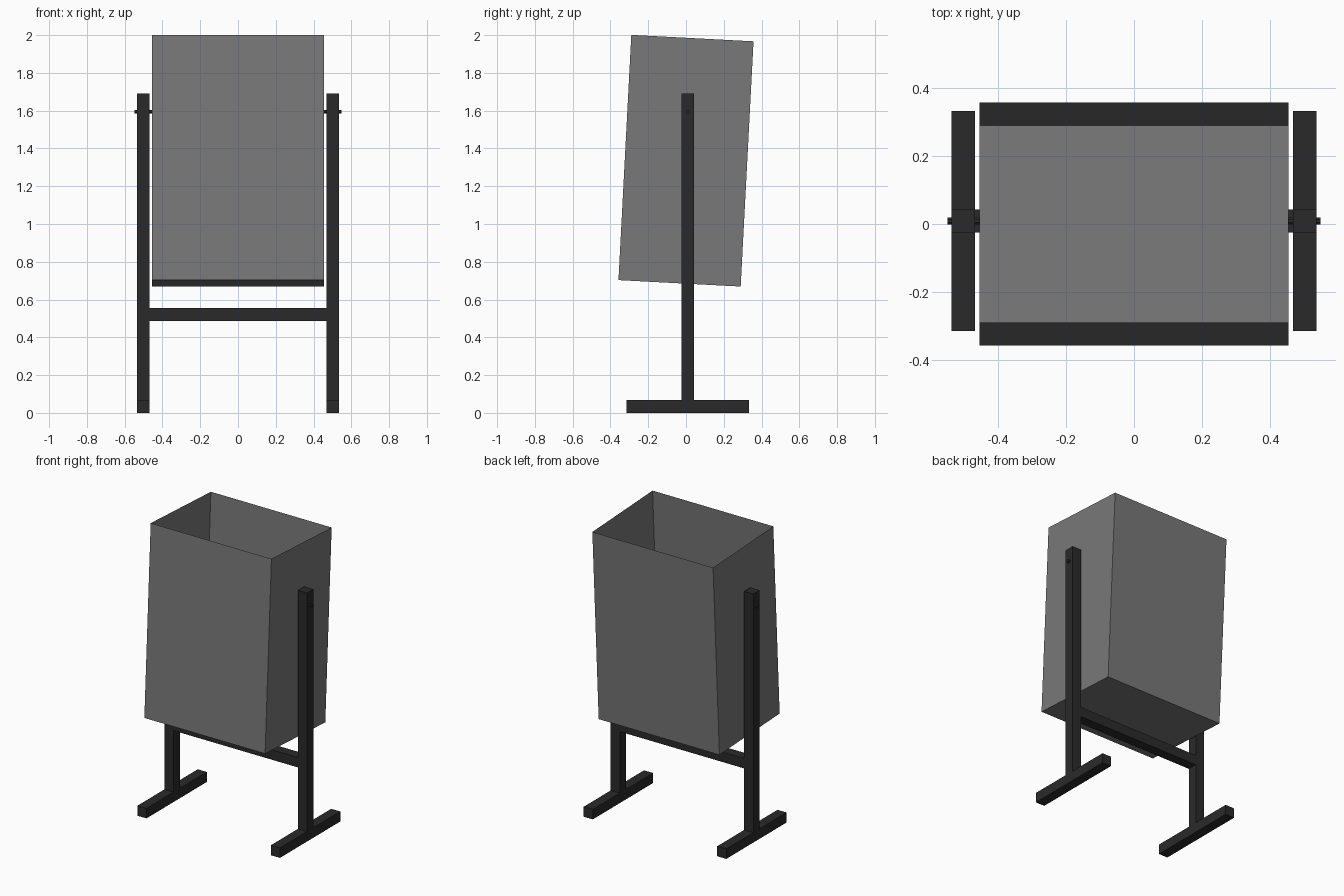
import bpy, bmesh
from math import radians
from mathutils import Matrix

if "Cube" in bpy.data.objects:
    bpy.data.objects.remove(bpy.data.objects["Cube"])


def material(name, v):
    m = bpy.data.materials.new(name)
    m.diffuse_color = (v, v, v, 1)
    m.use_nodes = True
    m.node_tree.nodes["Principled BSDF"].inputs["Base Color"].default_value = m.diffuse_color
    return m


dark = material("dark_metal", 0.023)
grey = material("grey_metal", 0.19)

FRAME_Y = 0.009   # centre line of the stand
T = 0.068         # tube thickness
POST_X = 0.502


def finish(bm, name, mat):
    mesh = bpy.data.meshes.new(name)
    bm.to_mesh(mesh)
    bm.free()
    obj = bpy.data.objects.new(name, mesh)
    bpy.context.collection.objects.link(obj)
    mesh.materials.append(mat)
    return obj


def box(name, centre, size, mat):
    bm = bmesh.new()
    bmesh.ops.create_cube(bm, size=1, matrix=Matrix.Translation(centre) @ Matrix.Diagonal((*size, 1)))
    return finish(bm, name, mat)


# Open-topped sheet bin, tipped slightly backwards
bm = bmesh.new()
bmesh.ops.create_cube(bm, size=1, matrix=Matrix.Diagonal((0.908, 0.648, 1.3, 1)))
top = [f for f in bm.faces if f.normal.z > 0.9]
bmesh.ops.delete(bm, geom=top, context='FACES_ONLY')
bin_body = finish(bm, "bin_body", grey)
bin_body.location = (0, 0, 1.335)
bin_body.rotation_euler.x = radians(-3)

# Two T-shaped stands with pivot pins
for side, s in (("left", -1), ("right", 1)):
    box(f"foot_{side}", (s * POST_X, FRAME_Y, T / 2), (T, 0.648, T), dark)
    box(f"post_{side}", (s * POST_X, FRAME_Y, (T + 1.69) / 2), (T, T, 1.69 - T), dark)
    bm = bmesh.new()
    bmesh.ops.create_cone(bm, cap_ends=True, segments=8, radius1=0.011, radius2=0.011, depth=0.096,
                          matrix=Matrix.Translation((s * 0.501, FRAME_Y, 1.594)) @ Matrix.Rotation(radians(90), 4, 'Y')
                          @ Matrix.Rotation(radians(22.5), 4, 'Z'))
    finish(bm, f"pivot_pin_{side}", dark)

# Crossbar between the posts
box("crossbar", (0, FRAME_Y, 0.52), (2 * POST_X - T, T, T), dark)
